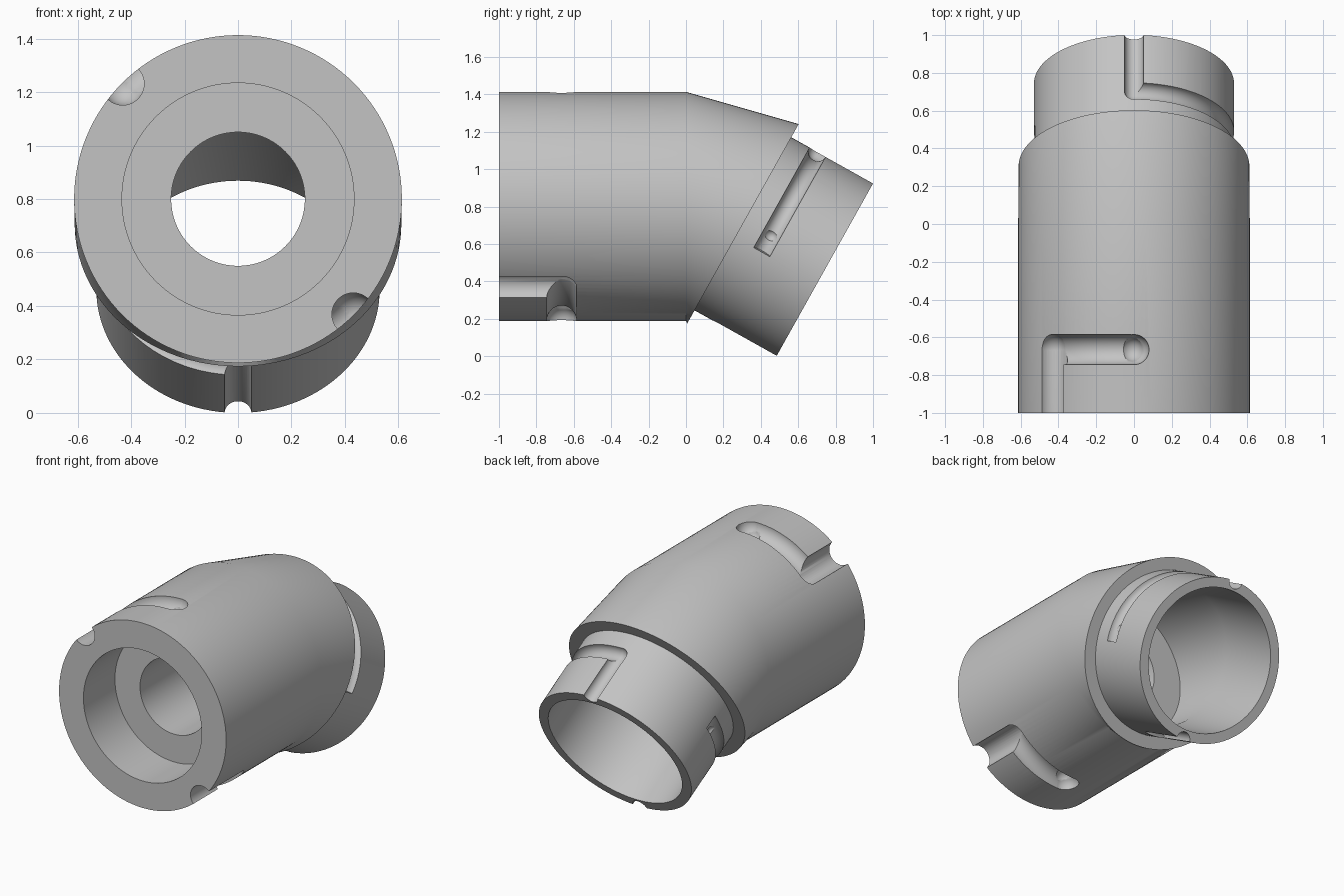
import bpy, bmesh
from math import radians, cos, sin
from mathutils import Matrix, Vector

cube = bpy.data.objects.get("Cube")
if cube:
    bpy.data.objects.remove(cube, do_unlink=True)

grey = bpy.data.materials.new("light grey")
grey.use_nodes = True
colour = (0.55, 0.55, 0.55, 1)
grey.diffuse_color = colour
grey.node_tree.nodes["Principled BSDF"].inputs["Base Color"].default_value = colour

SEG = 128
BODY = Matrix.Translation((0, 0, 0.8))
TILT = Matrix.Rotation(radians(-29.2), 4, 'X')
SPIGOT = Matrix.Translation((0, 0.7425, 0.4625)) @ TILT
SHOULDER = -0.502          # spigot base, along the tilted axis


def make_object(name, bm):
    bmesh.ops.recalc_face_normals(bm, faces=bm.faces)
    mesh = bpy.data.meshes.new(name)
    bm.to_mesh(mesh)
    bm.free()
    mesh.materials.append(grey)
    obj = bpy.data.objects.new(name, mesh)
    bpy.context.collection.objects.link(obj)
    return obj


def loft(name, rings, closed=False):
    """Skin a list of point rings, capped unless it closes on itself."""
    bm = bmesh.new()
    loops = [[bm.verts.new(p) for p in ring] for ring in rings]
    n = len(loops[0])
    pairs = list(zip(loops, loops[1:]))
    if closed:
        pairs.append((loops[-1], loops[0]))
    else:
        bm.faces.new(loops[0])
        bm.faces.new(loops[-1])
    for a, b in pairs:
        for i in range(n):
            j = (i + 1) % n
            bm.faces.new((a[i], a[j], b[j], b[i]))
    return make_object(name, bm)


def circle(frame, y, r):
    steps = [radians(360 * i / SEG) for i in range(SEG)]
    return [frame @ Vector((r * cos(t), y, r * sin(t))) for t in steps]


def polar(angle, r, y):
    return Vector((r * cos(radians(angle)), y, r * sin(radians(angle))))


def ball(name, frame, centre, r):
    bm = bmesh.new()
    bmesh.ops.create_uvsphere(bm, u_segments=32, v_segments=16, radius=r,
                              matrix=frame @ Matrix.Translation(centre))
    return make_object(name, bm)


def groove(name, frame, radius, r, y, start, end):
    """Round groove around the axis, swept from start to end angle."""
    rings = []
    count = 40
    for k in range(count + 1):
        a = start + (end - start) * k / count
        section = [radians(360 * i / 32) for i in range(32)]
        rings.append([frame @ polar(a, radius + r * cos(t), y + r * sin(t))
                      for t in section])
    return loft(name, rings)


def notch(name, frame, radius, r, y0, y1, angle):
    """Straight round channel parallel to the axis."""
    c = polar(angle, radius, 0)
    shift = frame @ Matrix.Translation(c)
    return loft(name, [circle(shift, y0, r), circle(shift, y1, r)])


# Hollow elbow: outside skin, spigot, back chamber, web hole, front socket
elbow = loft("elbow_adapter", [
    circle(BODY, -1, 0.613),
    circle(BODY, 0, 0.613),
    circle(SPIGOT, SHOULDER, 0.611),
    circle(SPIGOT, SHOULDER, 0.53),
    circle(SPIGOT, 0, 0.53),
    circle(SPIGOT, 0, 0.465),
    circle(SPIGOT, SHOULDER, 0.465),
    circle(BODY, -0.1, 0.465),
    circle(BODY, -0.1, 0.25),
    circle(BODY, -0.67, 0.25),
    circle(BODY, -0.67, 0.434),
    circle(BODY, -1, 0.434),
], closed=True)

# Bayonet slots, two on each end, half a turn apart
cutters = []
for turn in (0, 180):
    cutters += [
        notch("body_notch", BODY, 0.61, 0.08, -1.1, -0.665, 135 + turn),
        ball("body_corner", BODY, polar(135 + turn, 0.61, -0.665), 0.0805),
        groove("body_groove", BODY, 0.611, 0.0795, -0.665, 135 + turn, 90 + turn),
        ball("body_slot_end", BODY, polar(90 + turn, 0.61, -0.665), 0.08),
        ball("body_detent", BODY, polar(91 + turn, 0.575, -0.665), 0.065),
        notch("spigot_notch", SPIGOT, 0.53, 0.05, 0.1, -0.34, 90 + turn),
        ball("spigot_corner", SPIGOT, polar(90 + turn, 0.53, -0.34), 0.0505),
        groove("spigot_groove", SPIGOT, 0.531, 0.0495, -0.34, 90 + turn, turn - 9),
        ball("spigot_detent", SPIGOT, polar(turn + 2, 0.505, -0.34), 0.035),
    ]
for cutter in cutters:
    cutter.hide_render = True
    mod = elbow.modifiers.new(cutter.name, 'BOOLEAN')
    mod.operation = 'DIFFERENCE'
    mod.solver = 'EXACT'
    mod.object = cutter

# Bake the cuts and drop the cutters
bpy.context.view_layer.update()
graph = bpy.context.evaluated_depsgraph_get()
baked = bpy.data.meshes.new_from_object(elbow.evaluated_get(graph))
elbow.modifiers.clear()
elbow.data = baked
for cutter in cutters:
    bpy.data.objects.remove(cutter, do_unlink=True)

bpy.ops.object.select_all(action='DESELECT')
elbow.select_set(True)
bpy.context.view_layer.objects.active = elbow
bpy.ops.object.shade_smooth_by_angle(angle=radians(30))
